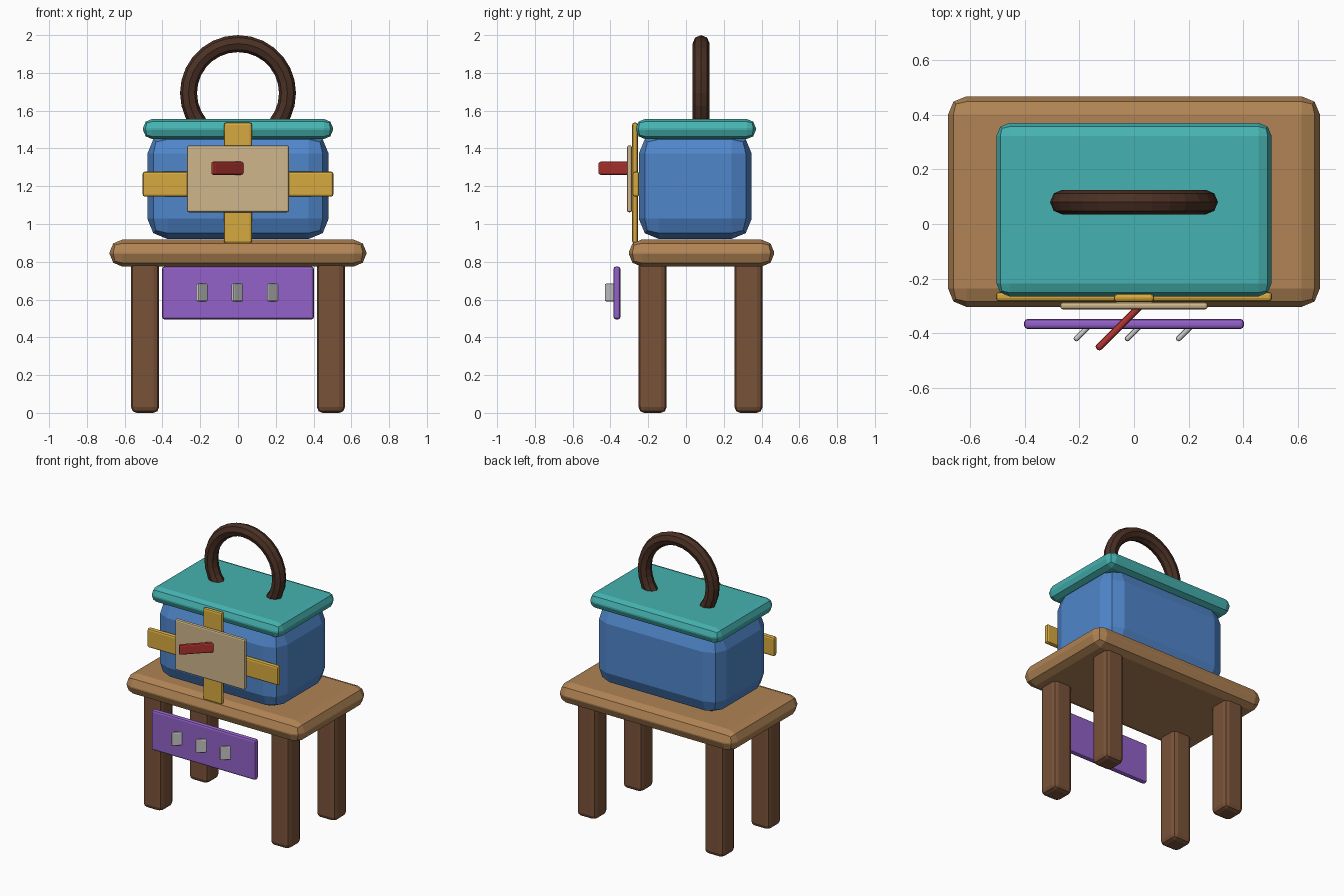
import bpy
from math import radians

if "Cube" in bpy.data.objects:
    bpy.data.objects.remove(bpy.data.objects["Cube"])


def material(name, r, g, b):
    m = bpy.data.materials.new(name)
    m.diffuse_color = (r, g, b, 1)
    m.use_nodes = True
    m.node_tree.nodes["Principled BSDF"].inputs["Base Color"].default_value = m.diffuse_color
    return m


TAN = material("tan_wood", 0.44, 0.23, 0.09)
BROWN = material("brown_wood", 0.19, 0.085, 0.04)
DARK = material("dark_wood", 0.07, 0.03, 0.018)
BLUE = material("blue", 0.08, 0.24, 0.60)
TEAL = material("teal", 0.06, 0.45, 0.44)
YELLOW = material("yellow", 0.68, 0.40, 0.05)
BEIGE = material("beige", 0.62, 0.47, 0.26)
RED = material("red", 0.45, 0.035, 0.03)
PURPLE = material("purple", 0.29, 0.12, 0.58)


def block(name, mat, x, y, z, bevel, turn=0, segments=2):
    """Bevelled block from (min, max) ranges, optionally turned about z."""
    ranges = (x, y, z)
    bpy.ops.mesh.primitive_cube_add(size=1, location=[(a + b) / 2 for a, b in ranges])
    ob = bpy.context.object
    ob.name = name
    ob.scale = [b - a for a, b in ranges]
    bpy.ops.object.transform_apply(location=False, rotation=False, scale=True)
    ob.rotation_euler.z = radians(turn)
    mod = ob.modifiers.new("bevel", 'BEVEL')
    mod.width = bevel
    mod.segments = segments
    if mat:
        ob.data.materials.append(mat)
    return ob


# Table
block("table_top", TAN, (-0.68, 0.68), (-0.303, 0.467), (0.775, 0.917), 0.067)
for side, cx in (("left", -0.492), ("right", 0.492)):
    for end, cy in (("front", -0.177), ("back", 0.331)):
        block(f"{end}_{side}_leg", BROWN, (cx - 0.074, cx + 0.074),
              (cy - 0.074, cy + 0.074), (0, 0.81), 0.03)

# Chest and lid
block("chest_body", BLUE, (-0.48, 0.48), (-0.25, 0.348), (0.92, 1.48), 0.108)
block("chest_lid", TEAL, (-0.503, 0.503), (-0.265, 0.37), (1.45, 1.556), 0.048)

# Ring handle on the lid
bpy.ops.mesh.primitive_torus_add(major_radius=0.262, minor_radius=0.045,
                                 major_segments=28, minor_segments=8,
                                 location=(0, 0.08, 1.693), rotation=(radians(90), 0, 0))
ring = bpy.context.object
ring.name = "ring_handle"
ring.data.materials.append(DARK)

# Crossed straps, front plate and angled latch
block("horizontal_strap", YELLOW, (-0.505, 0.505), (-0.283, -0.248), (1.145, 1.277), 0.012)
block("vertical_strap", YELLOW, (-0.074, 0.074), (-0.285, -0.255), (0.897, 1.537), 0.012)
block("front_plate", BEIGE, (-0.27, 0.27), (-0.312, -0.286), (1.062, 1.416), 0.01)
block("latch", RED, (-0.175, 0.095), (-0.375, -0.349), (1.26, 1.33), 0.01, turn=45)

# Drawer front with three angled knobs
block("drawer_front", PURPLE, (-0.402, 0.402), (-0.384, -0.347), (0.495, 0.775), 0.013)
for i, cx in enumerate((-0.187, 0, 0.187)):
    block(f"drawer_knob_{i + 1}", None, (cx - 0.043, cx + 0.043),
          (-0.405, -0.385), (0.59, 0.685), 0.008, turn=45)
